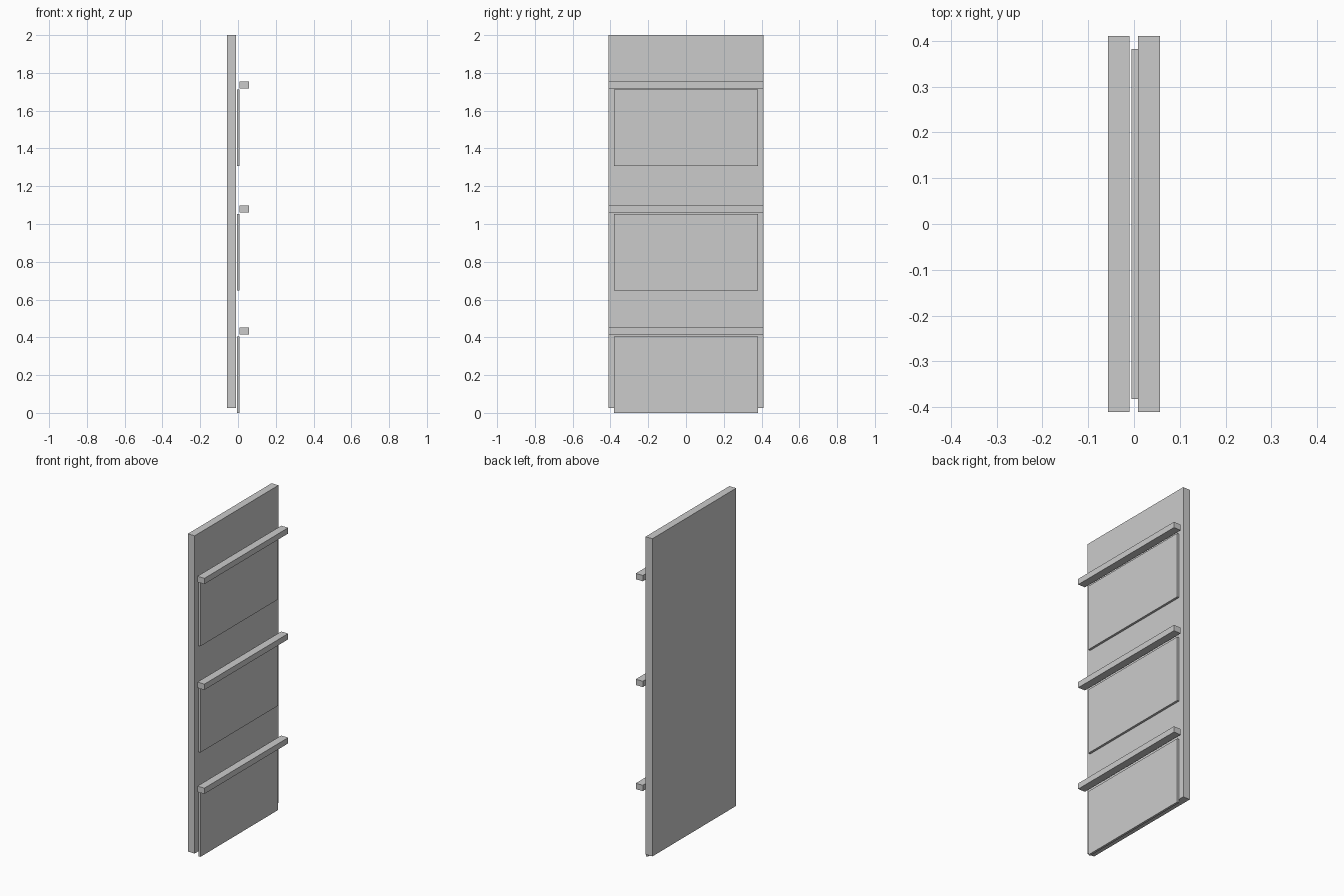
import bpy

if "Cube" in bpy.data.objects:
    bpy.data.objects.remove(bpy.data.objects["Cube"])


def box(name, x, y, z):
    """Box spanning the given (min, max) ranges."""
    bpy.ops.mesh.primitive_cube_add(size=1)
    ob = bpy.context.object
    ob.name = name
    ob.location = [(a + b) / 2 for a, b in (x, y, z)]
    ob.scale = [b - a for a, b in (x, y, z)]
    bpy.ops.object.transform_apply(location=True, rotation=False, scale=True)
    return ob


# Tall backing board
box("back_board", (-0.057, -0.010), (-0.411, 0.411), (0.027, 2.0))

# Three thin panels, each with a projecting rail just above it
levels = ((0.0, 0.415), (0.648, 1.061), (1.308, 1.718))
for i, (panel_z, rail_z) in enumerate(levels, 1):
    box(f"panel_{i}", (-0.005, 0.009), (-0.382, 0.382), (panel_z, panel_z + 0.404))
    box(f"rail_{i}", (0.009, 0.057), (-0.411, 0.411), (rail_z, rail_z + 0.036))
